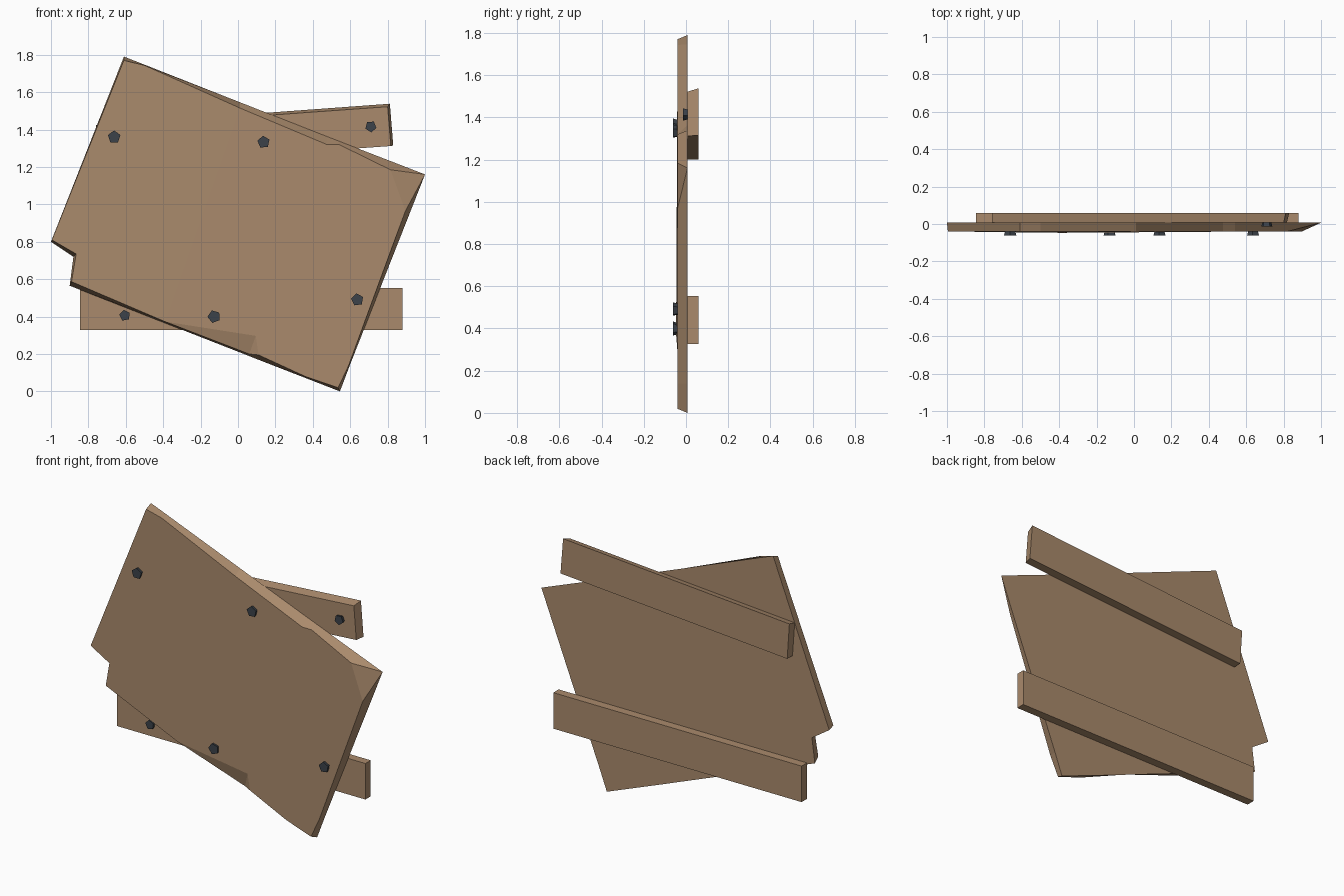
import bpy, math

if "Cube" in bpy.data.objects:
    bpy.data.objects.remove(bpy.data.objects["Cube"])


def material(name, color):
    m = bpy.data.materials.new(name)
    m.diffuse_color = (*color, 1)
    m.use_nodes = True
    m.node_tree.nodes["Principled BSDF"].inputs["Base Color"].default_value = m.diffuse_color
    return m


WOOD = material("brown wood", (0.40, 0.255, 0.15))
IRON = material("dark iron", (0.045, 0.055, 0.068))


def build(name, verts, faces, mat):
    me = bpy.data.meshes.new(name)
    me.from_pydata(verts, [], faces)
    me.validate()
    me.materials.append(mat)
    ob = bpy.data.objects.new(name, me)
    bpy.context.collection.objects.link(ob)
    # consistent outward normals
    import bmesh
    bm = bmesh.new()
    bm.from_mesh(me)
    bmesh.ops.recalc_face_normals(bm, faces=bm.faces)
    bm.to_mesh(me)
    bm.free()
    return ob


# Sign panel: worn front edge (x, z, y) paired with the straight back edge (x, z)
Y0, YB = -0.041, 0.007
rim = [
    ((-0.61, 1.77, Y0), (-0.61, 1.79)),
    ((-0.50, 1.743, Y0), (-0.50, 1.747)),
    ((0.01, 1.515, Y0), (0.01, 1.546)),
    ((0.475, 1.32, Y0), (0.475, 1.363)),
    ((0.54, 1.32, Y0), (0.54, 1.338)),
    ((0.815, 1.185, Y0), (1.0, 1.16)),
    ((0.895, 0.965, Y0), (1.0, 1.16)),
    ((0.592, 0.14, Y0), (0.598, 0.14)),
    ((0.535, 0.02, Y0), (0.545, 0.0)),
    ((0.365, 0.078, Y0), (0.365, 0.07)),
    ((0.11, 0.195, -0.038), (0.11, 0.169)),
    ((0.06, 0.20, -0.015), (0.06, 0.189)),
    ((-0.39, 0.373, -0.047), (-0.39, 0.365)),
    ((-0.89, 0.587, Y0), (-0.90, 0.565)),
    ((-0.865, 0.735, Y0), (-0.88, 0.72)),
    ((-0.995, 0.81, Y0), (-1.0, 0.80)),
]
n = len(rim)
verts = [(x, y, z) for (x, z, y), _ in rim]
back = []
for _, (x, z) in rim:
    p = (x, YB, z)
    if p not in verts:
        verts.append(p)
    back.append(verts.index(p))
chip = len(verts)
verts.append((0.095, Y0, 0.297))
faces = [
    (12, 13, 14, 15, 0, 1, 2),                     # front, left of the crease
    (2, 3, 4, 5, 6, 7, 8, 9, 10, chip, 12),        # front, right of the crease
    (chip, 10, 11), (chip, 11, 12),                # chipped lower edge
    tuple(dict.fromkeys(back)),                    # flat back
]
for i in range(n):
    j = (i + 1) % n
    faces.append(tuple(dict.fromkeys((i, j, back[j], back[i]))))
build("sign_panel", verts, faces, WOOD)


# Two back planks, each given by its front and back corner outlines
def plank(name, front, rear):
    v = [(x, YB, z) for x, z in front] + [(x, 0.06, z) for x, z in rear]
    f = [(0, 1, 2, 3), (4, 5, 6, 7)]
    f += [(i, (i + 1) % 4, (i + 1) % 4 + 4, i + 4) for i in range(4)]
    build(name, v, f, WOOD)


low = [(-0.845, 0.327), (0.88, 0.327), (0.88, 0.553), (-0.845, 0.553)]
plank("lower_plank", low, low)
plank("upper_plank",
      [(-0.745, 1.2), (0.817, 1.312), (0.80, 1.522), (-0.76, 1.41)],
      [(-0.745, 1.2), (0.83, 1.315), (0.812, 1.538), (-0.76, 1.423)])

# Five-sided nail heads: x, z, mounting depth, radius, turn in degrees
nails = [
    (-0.662, 1.36, Y0, 0.035, 0), (0.137, 1.333, Y0, 0.034, 5),
    (0.71, 1.416, YB, 0.031, 40), (-0.605, 0.406, YB, 0.030, 10),
    (-0.128, 0.40, Y0, 0.035, 20), (0.638, 0.49, Y0, 0.034, 8),
]
for k, (x, z, y, r, turn) in enumerate(nails):
    v = []
    for rr, yy in ((r, y - 0.021), (r * 0.8, y + 0.004)):
        for i in range(5):
            a = math.radians(90 + turn + 72 * i)
            v.append((x + rr * math.cos(a), yy, z + rr * math.sin(a)))
    f = [tuple(range(5)), tuple(range(5, 10))]
    f += [(i, (i + 1) % 5, (i + 1) % 5 + 5, i + 5) for i in range(5)]
    build(f"nail_head_{k + 1}", v, f, IRON)
